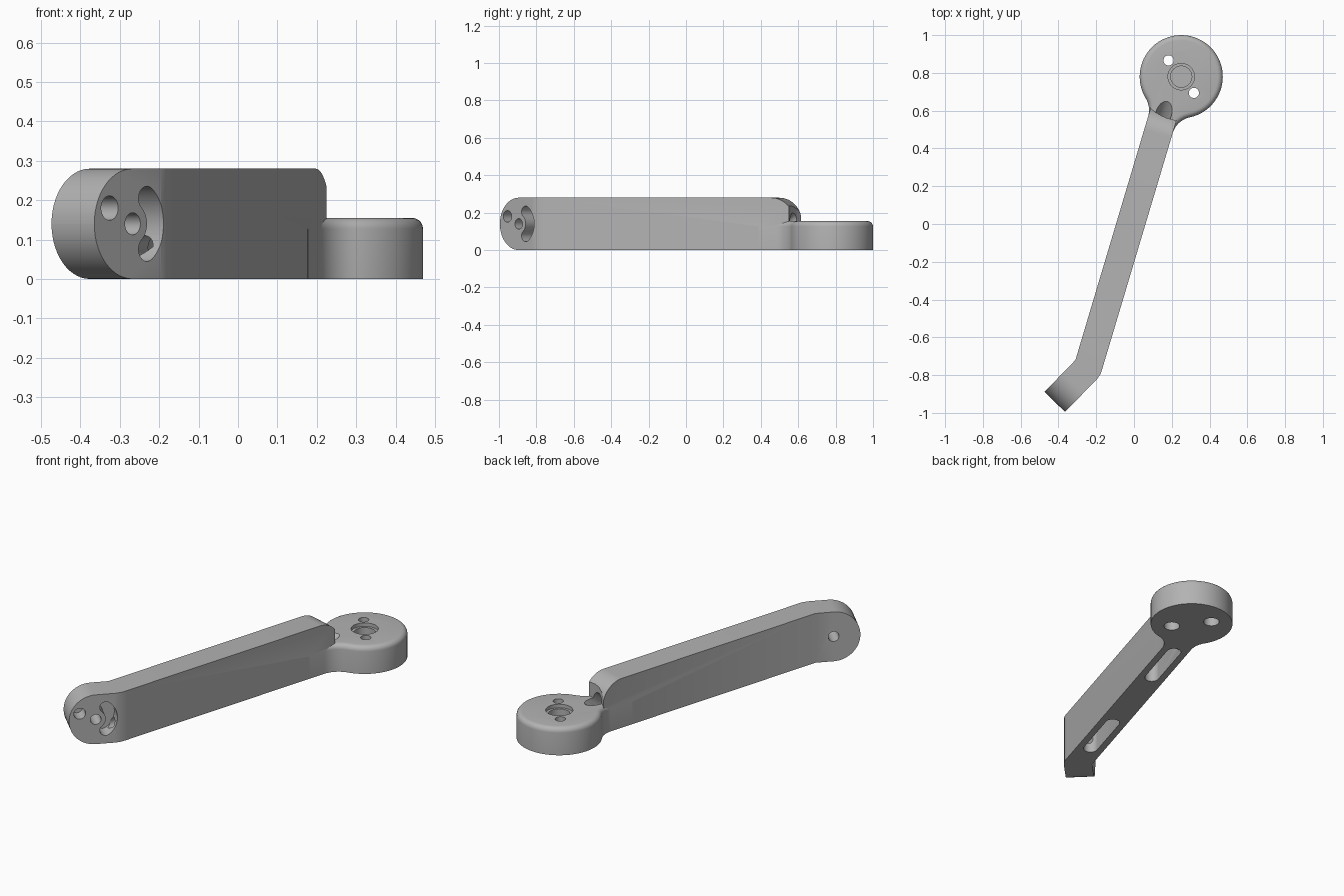
import bpy, bmesh
from math import pi, sin, cos, atan2, sqrt, radians
from mathutils import Vector

cube = bpy.data.objects.get("Cube")
if cube:
    bpy.data.objects.remove(cube, do_unlink=True)

grey = bpy.data.materials.new("plain grey")
grey.use_nodes = True
colour = (0.45, 0.45, 0.45, 1)
grey.diffuse_color = colour
grey.node_tree.nodes["Principled BSDF"].inputs["Base Color"].default_value = colour

X, Y, Z = Vector((1, 0, 0)), Vector((0, 1, 0)), Vector((0, 0, 1))
HEIGHT, HALF, BASE = 0.28, 0.075, 0.155

# Arm frame: along the arm, across it, from the bend
along = Vector((0.286, 0.958, 0)).normalized()
across = Vector((along.y, -along.x, 0))
bend = Vector((-0.238, -0.74, 0))
# Tip frame: pivot of the rounded lower end, on its outer face
tip_corner = Vector((-0.365, -0.995, 0))
tip_dir = Vector((0.7, 0.714, 0)).normalized()
inward = Vector((-tip_dir.y, tip_dir.x, 0))
pivot = tip_corner + tip_dir * 0.14 + Z * 0.14
hub = Vector((0.25, 0.78, 0))


def arc(cx, cy, r, a0, a1, n):
    return [(cx + r * cos(a0 + (a1 - a0) * i / n),
             cy + r * sin(a0 + (a1 - a0) * i / n)) for i in range(n + 1)]


def prism(name, outline, origin, u, v, depth, rounded=()):
    """Extrude an outline; rounded holds (test, radius, segments) bevels."""
    bm = bmesh.new()
    face = bm.faces.new([bm.verts.new(origin + u * a + v * b) for a, b in outline])
    extruded = bmesh.ops.extrude_face_region(bm, geom=[face])["geom"]
    bmesh.ops.translate(bm, vec=depth,
                        verts=[g for g in extruded if isinstance(g, bmesh.types.BMVert)])
    bmesh.ops.recalc_face_normals(bm, faces=bm.faces)
    for test, radius, segments in rounded:
        edges = [e for e in bm.edges if all(test(p.co) for p in e.verts)]
        bmesh.ops.bevel(bm, geom=edges, offset=radius, offset_type='OFFSET',
                        segments=segments, profile=0.5, affect='EDGES')
    mesh = bpy.data.meshes.new(name)
    bm.to_mesh(mesh)
    bm.free()
    mesh.materials.append(grey)
    ob = bpy.data.objects.new(name, mesh)
    bpy.context.collection.objects.link(ob)
    return ob


def rod(name, start, end, radius):
    axis = end - start
    u = axis.orthogonal().normalized()
    v = axis.normalized().cross(u)
    return prism(name, arc(0, 0, radius, 0, 2 * pi, 40)[:-1], start, u, v, axis)


def combine(target, tool, operation='DIFFERENCE'):
    mod = target.modifiers.new("combine", 'BOOLEAN')
    mod.operation, mod.solver, mod.object = operation, 'EXACT', tool
    bpy.context.view_layer.objects.active = target
    bpy.ops.object.modifier_apply(modifier=mod.name)
    bpy.data.objects.remove(tool, do_unlink=True)


# Bent arm with a full round lower end and a rounded shoulder
end_s = 1.395
corners = [tip_corner, Vector((-0.195, -0.82, 0)), Vector((-0.175, -0.79, 0)),
           Vector((-0.165, -0.757, 0)), bend + along * end_s + across * HALF,
           bend + along * end_s - across * HALF, Vector((-0.31, -0.72, 0)),
           tip_corner + inward * 0.152]


def at_tip(p):
    return (p - tip_corner).dot(tip_dir) < 0.001


def at_shoulder(p):
    return p.z > HEIGHT - 0.001 and (p - bend).dot(along) > end_s - 0.001


arm = prism("arm", [(c.x, c.y) for c in corners], Vector(), X, Y, Z * HEIGHT,
            [(lambda p: at_tip(p) and p.z > HEIGHT - 0.001, 0.1395, 14),
             (lambda p: at_tip(p) and p.z < 0.001, 0.1395, 14),
             (at_shoulder, 0.125, 14)])
combine(arm, rod("hub_clearance", hub + Z * 0.15, hub + Z * 0.4, 0.232))

# Round hub, flowing into the arm through tangent fillets
hub_s, hub_p = (hub - bend).dot(along), (hub - bend).dot(across)
R, FILLET = 0.22, 0.12


def fillet(side):
    p = side * (HALF + FILLET)
    s = hub_s - sqrt((R + FILLET) ** 2 - (p - hub_p) ** 2)
    return s, p, atan2(hub_p - p, hub_s - s)


s1, p1, a1 = fillet(1)
s2, p2, a2 = fillet(-1)
outline = [(1.2, HALF)] + arc(s1, p1, FILLET, -pi / 2, a1, 10)
outline += arc(hub_s, hub_p, R, a1 + pi, a2 - pi, 56)[1:-1]
outline += arc(s2, p2, FILLET, a2, pi / 2, 10) + [(1.2, -HALF)]
base = prism("hub", outline, bend, along, across, Z * BASE,
             [(lambda p: p.z > BASE - 0.001, 0.028, 5)])
combine(arm, base, 'UNION')

# Hub bore and its two screw holes, counterbored underneath
combine(arm, rod("bore", hub + Z * 0.06, hub + Z * 0.3, 0.056))
combine(arm, rod("bore_step", hub + Z * 0.135, hub + Z * 0.3, 0.07))
for side in (-1, 1):
    spot = hub + Vector((0.067, -0.086, 0)) * side
    combine(arm, rod("screw_hole", spot - Z * 0.1, spot + Z * 0.3, 0.027))
    combine(arm, rod("screw_recess", spot - Z * 0.1, spot + Z * 0.06, 0.042))

# Long slots in the underside
for middle in (0.30, 1.13):
    slot = arc(middle + 0.15, 0, 0.038, -pi / 2, pi / 2, 14)
    slot += arc(middle - 0.15, 0, 0.038, pi / 2, 1.5 * pi, 14)
    combine(arm, prism("slot", slot, bend - Z * 0.1, along, across, Z * 0.23))

# Slanted cable hole from the shoulder down to the nearer slot
combine(arm, rod("cable_hole", bend + along * 1.50 + Z * 0.246,
                 bend + along * 1.24 + Z * 0.05, 0.042))

# Rounded tip: pivot hole, side pocket, curved pocket and cable passage
combine(arm, rod("pivot_hole", pivot - inward * 0.1, pivot + inward * 0.3, 0.028))
pocket = pivot - tip_dir * 0.084 + Z * 0.04
combine(arm, rod("side_pocket", pocket - inward * 0.1, pocket + inward * 0.08, 0.031))
t, mid, w = radians(51), 0.083, 0.031
kidney = arc(0, 0, mid + w, -t, t, 20)
kidney += arc(mid * cos(t), mid * sin(t), w, t, t + pi, 10)[1:-1]
kidney += arc(0, 0, mid - w, t, -t, 20)
kidney += arc(mid * cos(t), -mid * sin(t), w, pi - t, 2 * pi - t, 10)[1:-1]
combine(arm, prism("curved_pocket", kidney, pivot - inward * 0.1, tip_dir, Z, inward * 0.19))
combine(arm, rod("cable_passage", Vector((-0.245, -0.80, 0.08)),
                 bend + along * 0.22 + Z * 0.08, 0.03))

bpy.ops.object.select_all(action='DESELECT')
arm.select_set(True)
bpy.context.view_layer.objects.active = arm
bpy.ops.object.shade_smooth_by_angle(angle=radians(30))
